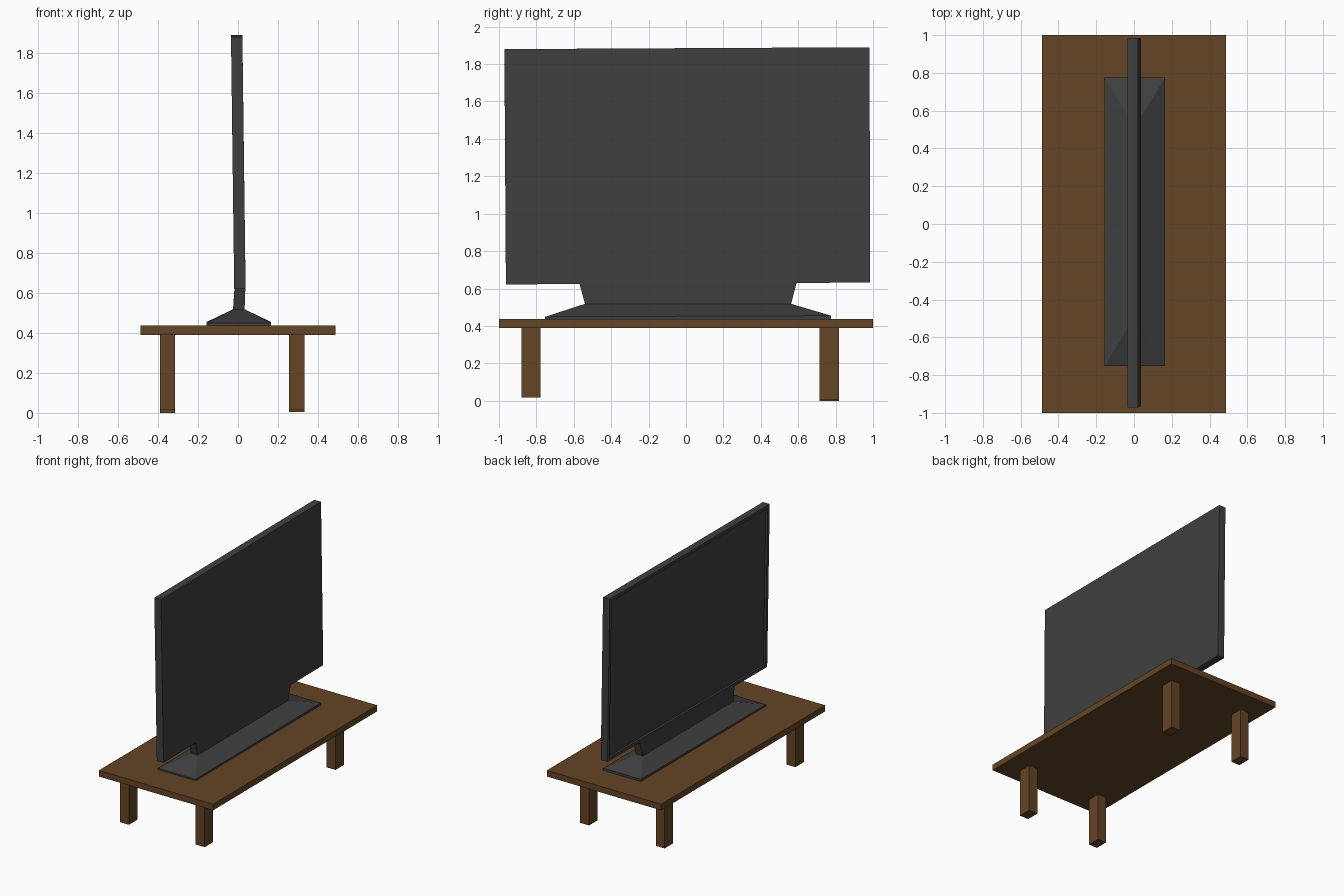
import bpy, bmesh

if "Cube" in bpy.data.objects:
    bpy.data.objects.remove(bpy.data.objects["Cube"])


def material(name, color):
    m = bpy.data.materials.new(name)
    m.diffuse_color = (*color, 1)
    m.use_nodes = True
    m.node_tree.nodes["Principled BSDF"].inputs["Base Color"].default_value = m.diffuse_color
    return m


wood = material("wood", (0.127, 0.058, 0.019))
plastic = material("dark_plastic", (0.05, 0.05, 0.05))


def rect(x0, x1, y0, y1, z0, z1=None):
    """Four-corner ring; z0 is the height at y0, z1 the height at y1."""
    z1 = z0 if z1 is None else z1
    return [(x0, y0, z0), (x1, y0, z0), (x1, y1, z1), (x0, y1, z1)]


def loft(name, rings, mat, recess=None):
    """Closed solid through rectangular rings; recess sinks the -x face."""
    bm = bmesh.new()
    loops = [[bm.verts.new(p) for p in r] for r in rings]
    bm.faces.new(loops[0][::-1])
    bm.faces.new(loops[-1])
    for a, b in zip(loops, loops[1:]):
        for i in range(4):
            j = (i + 1) % 4
            bm.faces.new((a[i], a[j], b[j], b[i]))
    bmesh.ops.recalc_face_normals(bm, faces=bm.faces)
    if recess:
        border, depth = recess
        face = min(bm.faces, key=lambda f: f.normal.x)
        bmesh.ops.inset_individual(bm, faces=[face], thickness=border, depth=0)
        bmesh.ops.inset_individual(bm, faces=[face], thickness=0.001, depth=-depth)
    me = bpy.data.meshes.new(name)
    bm.to_mesh(me)
    bm.free()
    me.materials.append(mat)
    ob = bpy.data.objects.new(name, me)
    bpy.context.collection.objects.link(ob)
    return ob


# Table top
loft("table_top", [rect(-0.488, 0.488, -1, 1, z) for z in (0.39, 0.437)], wood)

# Table legs, slightly uneven lengths
for side, x0, x1 in (("left", -0.39, -0.315), ("right", 0.255, 0.332)):
    for end, y0, y1, z in (("front", -0.88, -0.777, 0.018), ("back", 0.715, 0.818, 0.005)):
        if (side, end) == ("left", "back"):
            z = 0.0
        loft(f"{end}_{side}_leg",
             [rect(x0, x1, y0, y1, z), rect(x0, x1, y0, y1, 0.392)], wood)

# Stand base with sloping top
loft("stand_base", [
    rect(-0.157, 0.165, -0.753, 0.775, 0.437),
    rect(-0.157, 0.165, -0.753, 0.775, 0.449, 0.455),
    rect(-0.025, 0.033, -0.54, 0.562, 0.518),
], plastic)

# Stand neck, flaring up to the screen
loft("stand_neck", [
    rect(-0.025, 0.033, -0.54, 0.562, 0.518),
    rect(-0.017, 0.037, -0.57, 0.592, 0.628, 0.634),
], plastic)

# Television panel, leaning slightly, with a recessed screen on the -x side
loft("television_panel", [
    rect(-0.019, 0.038, -0.963, 0.985, 0.622, 0.632),
    rect(-0.035, 0.022, -0.971, 0.981, 1.88, 1.89),
], plastic, recess=(0.035, 0.015))
